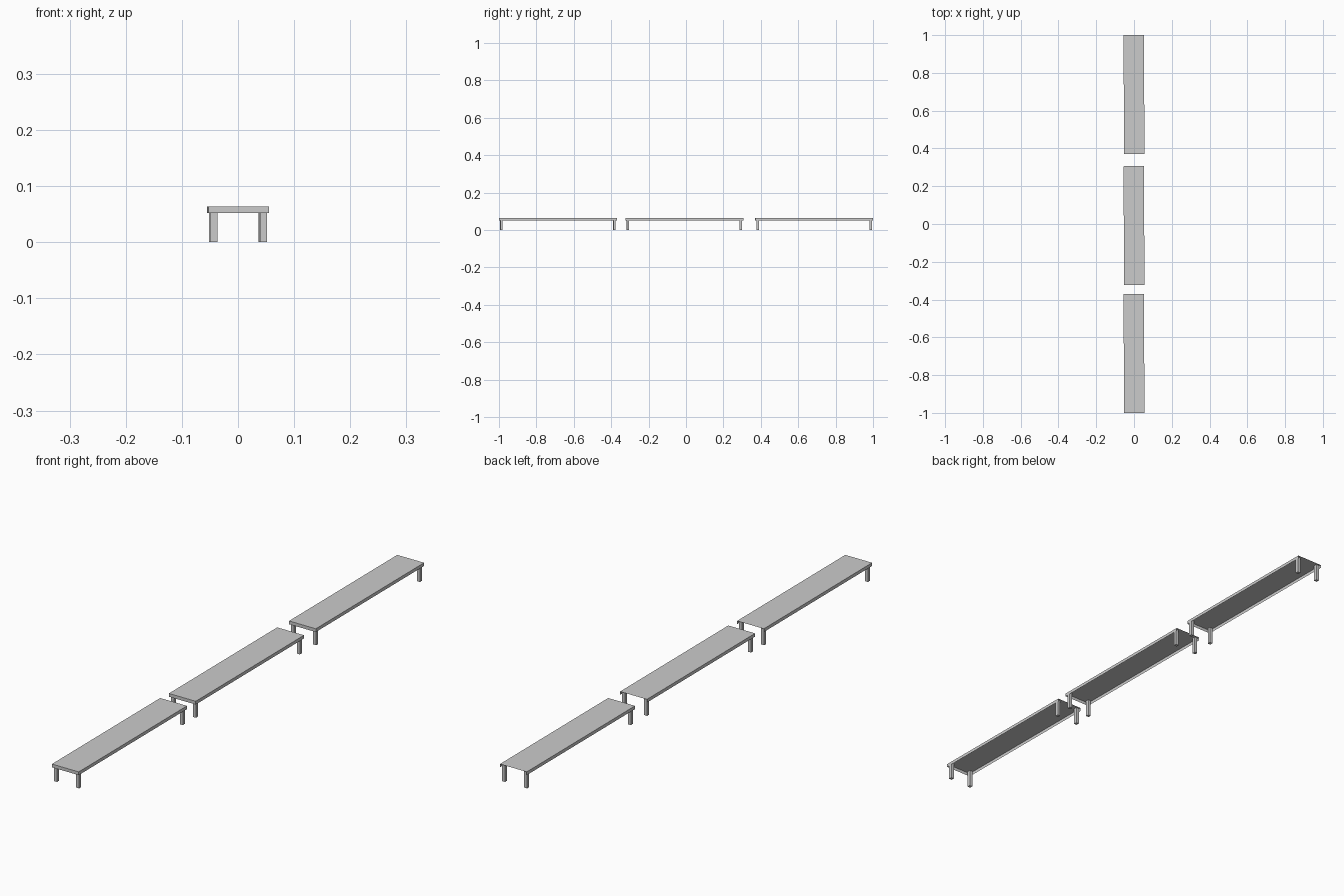
import bpy, bmesh
from mathutils import Matrix, Vector

if "Cube" in bpy.data.objects:
    bpy.data.objects.remove(bpy.data.objects["Cube"])

LENGTH, WIDTH = 0.63, 0.108
TOP, RIM = 0.064, 0.052
LEG = 0.012
TURN = 0.005          # each bench sits very slightly askew


def finish(bm, name, y):
    mesh = bpy.data.meshes.new(name)
    bm.to_mesh(mesh)
    bm.free()
    obj = bpy.data.objects.new(name, mesh)
    bpy.context.collection.objects.link(obj)
    obj.location.y = y
    obj.rotation_euler.z = TURN
    return obj


def bench_top(y):
    # thin sheet with a folded skirt on the front and both long sides, open at the back
    bm = bmesh.new()
    w, l = WIDTH / 2, LENGTH / 2
    path = [(w, l), (w, -l), (-w, -l), (-w, l)]
    upper = [bm.verts.new((px, py, TOP)) for px, py in path]
    lower = [bm.verts.new((px, py, RIM)) for px, py in path]
    bm.faces.new(upper[::-1])
    for i in range(3):
        bm.faces.new((upper[i], upper[i + 1], lower[i + 1], lower[i]))
    bmesh.ops.recalc_face_normals(bm, faces=bm.faces)
    finish(bm, "bench_top", y)


def bench_legs(y):
    # four square legs reaching up to the sheet
    bm = bmesh.new()
    h = TOP - 0.0005
    for sx in (-1, 1):
        for sy in (-1, 1):
            at = Vector((sx * 0.0445, sy * (LENGTH / 2 - 0.013), h / 2))
            bmesh.ops.create_cube(bm, size=1, matrix=Matrix.Translation(at)
                                  @ Matrix.Diagonal((LEG, LEG, h, 1)))
    finish(bm, "bench_legs", y)


# row of three benches
for y in (-0.685, -0.009, 0.685):
    bench_top(y)
    bench_legs(y)
